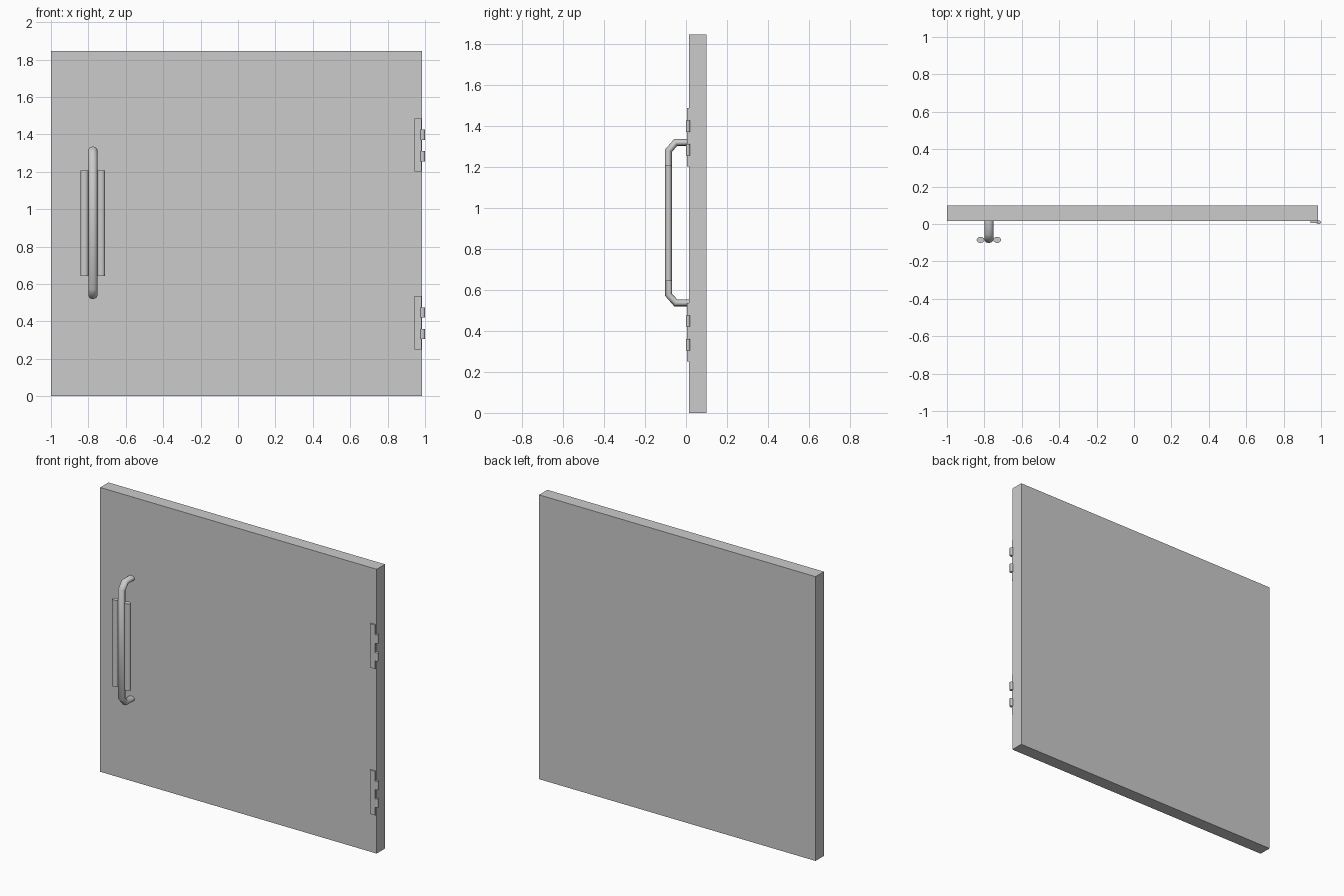
import bpy, bmesh, math
from mathutils import Vector

if "Cube" in bpy.data.objects:
    bpy.data.objects.remove(bpy.data.objects["Cube"])


def finish(name, bm, smooth=False):
    bmesh.ops.recalc_face_normals(bm, faces=bm.faces)
    mesh = bpy.data.meshes.new(name)
    bm.to_mesh(mesh)
    bm.free()
    obj = bpy.data.objects.new(name, mesh)
    bpy.context.collection.objects.link(obj)
    if smooth:
        bpy.ops.object.select_all(action='DESELECT')
        obj.select_set(True)
        bpy.context.view_layer.objects.active = obj
        bpy.ops.object.shade_smooth_by_angle(angle=math.radians(60))
    return obj


def box(name, lo, hi):
    bm = bmesh.new()
    bmesh.ops.create_cube(bm, size=1)
    for v in bm.verts:
        v.co = Vector([a + (b - a) * (c + 0.5) for a, b, c in zip(lo, hi, v.co)])
    return finish(name, bm)


def tube(name, x, path, rx, rn, sides=12):
    """Sweep an ellipse along a (y, z) path at the given x, with mitred bends."""
    bm = bmesh.new()
    pts = [Vector(p) for p in path]
    rings = []
    for i, p in enumerate(pts):
        d0 = (p - pts[i - 1]).normalized() if i else (pts[1] - p).normalized()
        d1 = (pts[i + 1] - p).normalized() if i < len(pts) - 1 else d0
        t = (d0 + d1).normalized()
        n = Vector((-t.y, t.x)) / t.dot(d0)
        ring = []
        for k in range(sides):
            a = 2 * math.pi * k / sides
            q = p + n * rn * math.sin(a)
            ring.append(bm.verts.new((x + rx * math.cos(a), q.x, q.y)))
        rings.append(ring)
    for r0, r1 in zip(rings, rings[1:]):
        for k in range(sides):
            j = (k + 1) % sides
            bm.faces.new((r0[k], r0[j], r1[j], r1[k]))
    bm.faces.new(rings[0])
    bm.faces.new(rings[-1])
    return finish(name, bm, True)


# Door slab
box("door_panel", (-1.0, 0.015, 0.0), (0.985, 0.1, 1.845))

# Bent pull handle with a grip bar on each side
HX, HY = -0.776, -0.085
tube("handle_bar", HX,
     [(0.02, 1.318), (-0.05, 1.318), (HY, 1.278),
      (HY, 0.576), (-0.05, 0.536), (0.02, 0.536)], 0.0235, 0.0165)
for side, label in ((-1, "left"), (1, "right")):
    tube("grip_" + label, HX + side * 0.0445,
         [(HY, 0.643), (HY, 1.207)], 0.021, 0.0165)

# Hinges: a thin leaf and two knuckles each
for base, label in ((0.25, "lower"), (1.2, "upper")):
    box(label + "_hinge_leaf", (0.943, 0.005, base), (0.98, 0.02, base + 0.285))
    for i, z in enumerate((0.055, 0.17)):
        tube(f"{label}_hinge_knuckle_{i + 1}", 0.987,
             [(0.01, base + z), (0.01, base + z + 0.055)], 0.013, 0.01)
